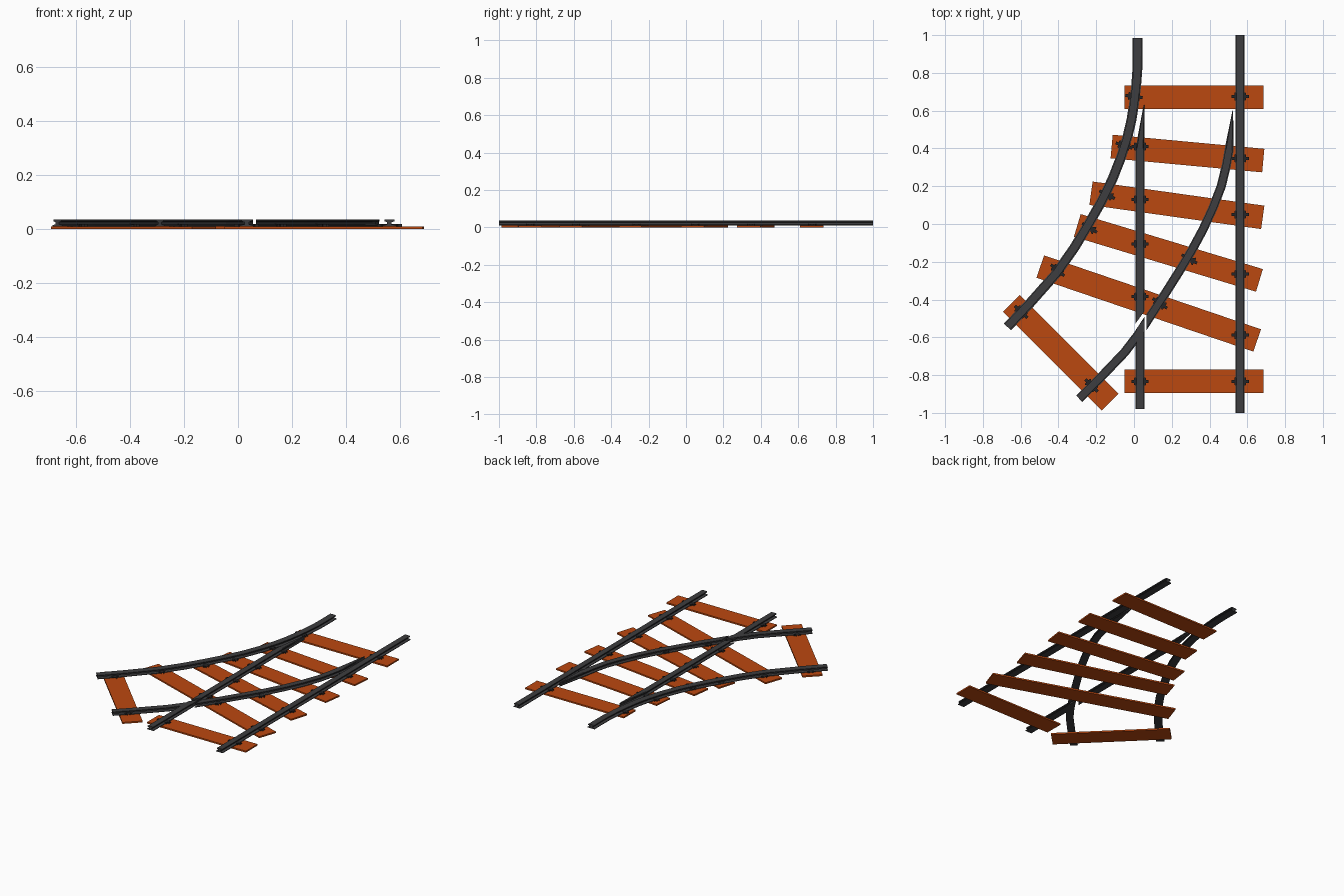
import bpy, bmesh, math
from mathutils import Vector

if "Cube" in bpy.data.objects:
    bpy.data.objects.remove(bpy.data.objects["Cube"])


def material(name, rgb):
    m = bpy.data.materials.new(name)
    m.diffuse_color = (*rgb, 1)
    m.use_nodes = True
    m.node_tree.nodes["Principled BSDF"].inputs["Base Color"].default_value = m.diffuse_color
    return m


WOOD = material("orange_wood", (0.50, 0.065, 0.005))
STEEL = material("dark_steel", (0.047, 0.047, 0.05))
IRON = material("black_iron", (0.018, 0.018, 0.02))


def finish(bm, name, mat):
    bmesh.ops.recalc_face_normals(bm, faces=bm.faces[:])
    me = bpy.data.meshes.new(name)
    bm.to_mesh(me)
    bm.free()
    me.materials.append(mat)
    ob = bpy.data.objects.new(name, me)
    bpy.context.collection.objects.link(ob)
    return ob


def prism(name, outline, z0, z1, mat, x, y, angle):
    """Extrude a flat outline upwards and place it."""
    bm = bmesh.new()
    n = len(outline)
    lo = [bm.verts.new((a, b, z0)) for a, b in outline]
    hi = [bm.verts.new((a, b, z1)) for a, b in outline]
    bm.faces.new(lo)
    bm.faces.new(hi)
    for i in range(n):
        bm.faces.new((lo[i], lo[(i + 1) % n], hi[(i + 1) % n], hi[i]))
    ob = finish(bm, name, mat)
    ob.location = (x, y, 0)
    ob.rotation_euler.z = angle
    return ob


# I-shaped rail section: (share of half width, height)
HALF = [(1.0, 0.010), (1.0, 0.014), (0.35, 0.017), (0.35, 0.026),
        (0.8, 0.028), (0.8, 0.034), (0.65, 0.036)]
SECTION = HALF + [(-u, z) for u, z in reversed(HALF)]


def rail(name, path, cut=None):
    """Sweep the section along (x, y, half width); cut = (point, normal to remove)."""
    bm = bmesh.new()
    rings = []
    for i, (x, y, w) in enumerate(path):
        a, b = path[max(i - 1, 0)], path[min(i + 1, len(path) - 1)]
        t = Vector((b[0] - a[0], b[1] - a[1])).normalized()
        rings.append([bm.verts.new((x + t.y * u * w, y - t.x * u * w, z)) for u, z in SECTION])
    n = len(SECTION)
    for r, s in zip(rings, rings[1:]):
        for k in range(n):
            bm.faces.new((r[k], r[(k + 1) % n], s[(k + 1) % n], s[k]))
    bm.faces.new(rings[0])
    bm.faces.new(rings[-1])
    if cut:
        bmesh.ops.bisect_plane(bm, geom=bm.verts[:] + bm.edges[:] + bm.faces[:],
                               plane_co=cut[0], plane_no=cut[1], clear_outer=True)
        bmesh.ops.holes_fill(bm, edges=[e for e in bm.edges if e.is_boundary])
    return finish(bm, name, STEEL)


def smooth(pts):
    """Add one in-between point per span of a path."""
    out = []
    for i in range(len(pts) - 1):
        p0, p1, p2 = pts[max(i - 1, 0)], pts[i], pts[i + 1]
        p3 = pts[min(i + 2, len(pts) - 1)]
        out.append(p1)
        xy = [(-p0[k] + 9 * p1[k] + 9 * p2[k] - p3[k]) / 16 for k in (0, 1)]
        out.append((xy[0], xy[1], (p1[2] + p2[2]) / 2))
    return out + [pts[-1]]


# Sleepers: centre x, y, length, angle in degrees
for i, (x, y, length, deg) in enumerate([
        (0.317, 0.672, 0.735, 0), (0.283, 0.373, 0.806, -5.3), (0.227, 0.099, 0.918, -8),
        (0.182, -0.153, 1.007, -16.8), (0.078, -0.421, 1.213, -18.8),
        (0.317, -0.832, 0.735, 0), (-0.388, -0.681, 0.74, -45)]):
    h, w = length / 2, 0.0625
    prism(f"sleeper_{i + 1}", [(-h, -w), (h, -w), (h, w), (-h, w)], 0, 0.01, WOOD,
          x, y, math.radians(deg))

# Outer rails
W = 0.024
rail("straight_stock_rail", [(0.562, -1, W), (0.562, 1, W)])
outer = smooth([(x, y, 0.026) for x, y in [
    (0.018, 0.985), (0.018, 0.82), (0.0, 0.635), (-0.035, 0.46), (-0.115, 0.235),
    (-0.24, 0.0), (-0.41, -0.26), (-0.67, -0.545)]])
rail("curved_stock_rail", outer)

# Inner rails with tapered blades, parted by flangeway gaps where they cross
N = Vector((-0.815, 0.579, 0))
C = Vector((0.040, -0.555, 0))
blade = [(0.032, -0.98, W), (0.032, 0.40, W), (0.053, 0.63, 0.002)]
rail("straight_crossing_rail", blade, (C + N * 0.022, N))
rail("straight_blade_rail", blade, (C + N * 0.042, -N))
inner = [(0.523, 0.60, 0.002)] + smooth([(x, y, W) for x, y in [
    (0.503, 0.39), (0.462, 0.2), (0.365, -0.03), (0.24, -0.25), (0.085, -0.49),
    (-0.05, -0.68), (-0.29, -0.925)]])
rail("curved_crossing_rail", inner, ((0.056, 0, 0), (1, 0, 0)))
rail("curved_blade_rail", inner, ((0.067, 0, 0), (-1, 0, 0)))

# Rail chairs: a narrow strap that flares into clips on both sides of the rail
QUARTER = [(0.012, 0.012), (0.026, 0.022), (0.031, 0.018), (0.031, 0.008), (0.046, 0.008)]
right = [(a, -b) for a, b in reversed(QUARTER)] + QUARTER
CHAIR = right + [(-a, -b) for a, b in right]
for i, (x, y, deg) in enumerate([
        (0.0, 0.675, -7), (0.562, 0.675, 0),
        (-0.053, 0.415, -18), (0.032, 0.41, 0), (0.562, 0.348, 0),
        (-0.143, 0.155, -27), (0.032, 0.13, 0), (0.562, 0.05, 0),
        (-0.235, -0.02, -32), (0.032, -0.105, 0), (0.293, -0.185, -29), (0.562, -0.265, 0),
        (-0.405, -0.245, -40), (0.032, -0.385, 0), (0.137, -0.42, -34), (0.562, -0.588, 0),
        (0.032, -0.833, 0), (0.562, -0.833, 0),
        (-0.598, -0.465, -44), (-0.225, -0.855, -45)]):
    prism(f"rail_chair_{i + 1}", CHAIR, 0.009, 0.019, IRON, x, y, math.radians(deg))
